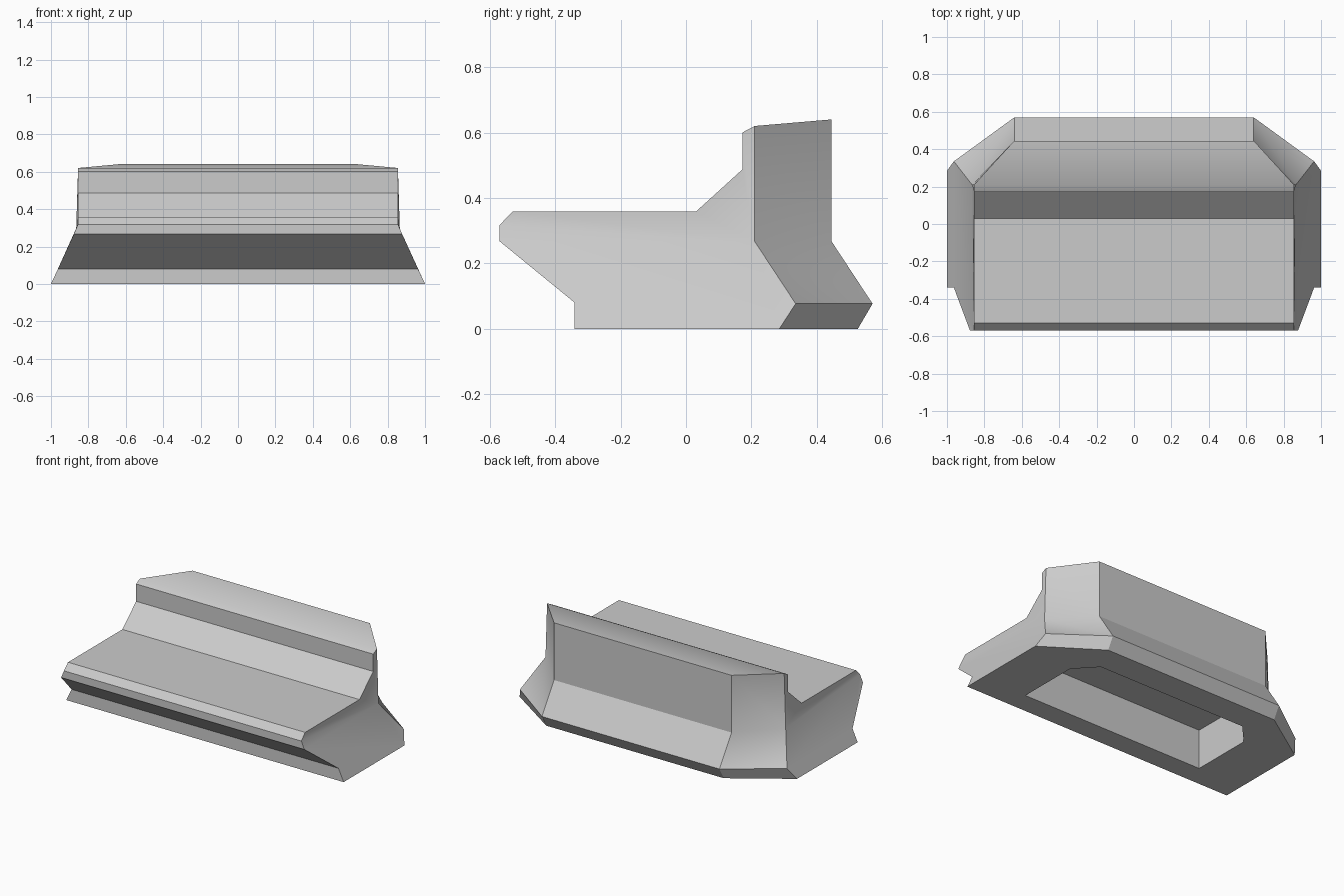
import bpy, bmesh, math

cube = bpy.data.objects.get("Cube")
if cube:
    bpy.data.objects.remove(cube, do_unlink=True)

grey = bpy.data.materials.new("plain grey")
grey.use_nodes = True
colour = (0.6, 0.6, 0.6, 1)
grey.diffuse_color = colour
grey.node_tree.nodes["Principled BSDF"].inputs["Base Color"].default_value = colour

# Profile along one end: front foot, nose, ledge, raised back (x, y, z)
front = [(1, -.34, 0), (.963, -.34, .08), (.877, -.57, .268), (.856, -.57, .317),
         (.855, -.53, .358), (.855, .03, .358), (.855, .172, .487),
         (.855, .172, .6), (.855, .21, .62)]
# Rear outline, top to bottom, where the angled corner meets the back wall
rear = [(.64, .445, .64), (.64, .445, .267), (.64, .57, .077), (.64, .525, 0)]
# Angled corner outline, top to bottom, where it meets the end wall
corner = [front[-1], (.866, .21, .267), (.963, .335, .077), (1, .285, 0)]
# Hollow underneath: front, side and rear corners of its rim, and its depth
rim = [(.67, -.2, 0), (.67, .21, 0), (.545, .345, 0)]
roof = [(x, y, .26) for x, y, z in rim]

bm = bmesh.new()
cache = {}


def vert(p):
    key = tuple(round(c, 4) for c in p)
    if key not in cache:
        cache[key] = bm.verts.new(key)
    return cache[key]


def mirror(p):
    return (-p[0], p[1], p[2])


def face(points):
    bm.faces.new([vert(p) for p in points])


def pair(points):
    """A face on each end of the body."""
    face(points)
    face([mirror(p) for p in reversed(points)])


def across(points):
    """Strips running the full width between the two ends."""
    for a, b in zip(points, points[1:]):
        face([a, b, mirror(b), mirror(a)])


# Long faces: front, ledge, crown, back wall and back skirt
across(front + rear)

# End walls: sloping lower part and upright upper part
pair(front[:4] + corner[1:])
pair(front[3:] + [corner[1]])

# Angled rear corners; the skirt panel folds along its diagonal
pair([corner[0], rear[0], rear[1], corner[1]])
pair([corner[1], rear[1], rear[2]])
pair([corner[1], rear[2], corner[2]])
pair([corner[2], rear[2], rear[3], corner[3]])

# Underside with its hollow
base = [front[0], corner[3], rear[3]]
for outer, inner in ((base, rim), (rim, roof)):
    for i in range(2):
        pair([outer[i], outer[i + 1], inner[i + 1], inner[i]])
    for i in (0, 2):
        face([outer[i], inner[i], mirror(inner[i]), mirror(outer[i])])
face(roof + [mirror(p) for p in reversed(roof)])

bmesh.ops.recalc_face_normals(bm, faces=bm.faces)
mesh = bpy.data.meshes.new("stepped_block")
bm.to_mesh(mesh)
bm.free()
mesh.materials.append(grey)
block = bpy.data.objects.new("stepped_block", mesh)
bpy.context.collection.objects.link(block)

bpy.ops.object.select_all(action='DESELECT')
block.select_set(True)
bpy.context.view_layer.objects.active = block
bpy.ops.object.shade_smooth_by_angle(angle=math.radians(30))
